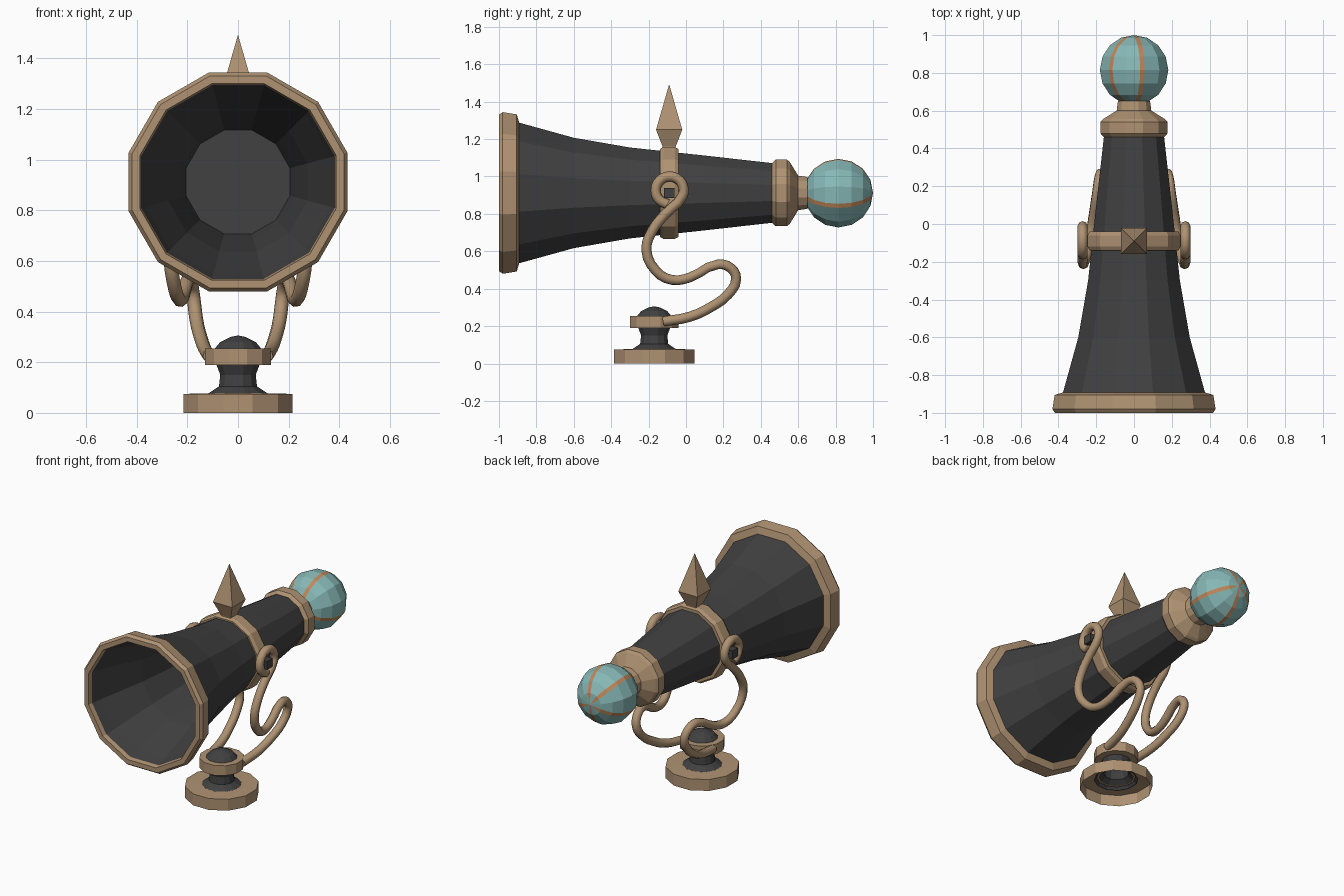
import bpy, bmesh
from math import sin, cos, pi, radians
from mathutils import Vector

if "Cube" in bpy.data.objects:
    bpy.data.objects.remove(bpy.data.objects["Cube"])


def material(name, rgb):
    m = bpy.data.materials.new(name)
    m.diffuse_color = (*rgb, 1)
    m.use_nodes = True
    m.node_tree.nodes["Principled BSDF"].inputs["Base Color"].default_value = m.diffuse_color
    return m


DARK = material("dark iron", (0.052, 0.052, 0.052))
BRASS = material("dull brass", (0.43, 0.29, 0.17))
TEAL = material("teal", (0.24, 0.48, 0.47))
ORANGE = material("orange stripe", (0.52, 0.24, 0.10))

AXIS_Z = 0.912     # height of the barrel axis
STAND_Y = -0.17    # centre of the stand


def finish(bm, name, mats):
    bmesh.ops.recalc_face_normals(bm, faces=bm.faces)
    me = bpy.data.meshes.new(name)
    bm.to_mesh(me)
    bm.free()
    for m in mats:
        me.materials.append(m)
    ob = bpy.data.objects.new(name, me)
    bpy.context.collection.objects.link(ob)
    return ob


def along_y(t, a, r):
    return (r * cos(a), t, AXIS_Z + r * sin(a))


def along_z(t, a, r):
    return (r * cos(a), STAND_Y + r * sin(a), t)


def lathe(name, profile, mat, place, n=12, closed=False, caps=()):
    """Spin (position, flat-side radius) pairs into an n-sided shell."""
    bm = bmesh.new()
    k = 1 / cos(pi / n)
    rings = [[bm.verts.new(place(t, 2 * pi * (i + 0.5) / n, r * k)) for i in range(n)]
             for t, r in profile]
    pairs = list(zip(rings, rings[1:]))
    if closed:
        pairs.append((rings[-1], rings[0]))
    for a, b in pairs:
        for i in range(n):
            j = (i + 1) % n
            bm.faces.new((a[i], a[j], b[j], b[i]))
    for c in caps:
        bm.faces.new(rings[c])
    return finish(bm, name, [mat])


# barrel: outer wall, then bore with a flat end wall
lathe("barrel", [(0.50, 0.155), (0.10, 0.20), (-0.30, 0.243), (-0.60, 0.295), (-0.90, 0.378),
                 (-0.995, 0.388), (-0.90, 0.365), (-0.60, 0.275), (-0.30, 0.225), (-0.15, 0.205)],
      DARK, along_y, caps=(0, -1))
lathe("muzzle_ring", [(-0.89, 0.37), (-0.905, 0.42), (-0.98, 0.432), (-1.0, 0.418),
                      (-1.0, 0.388), (-0.92, 0.372)], BRASS, along_y, closed=True)
lathe("middle_band", [(-0.14, 0.21), (-0.14, 0.235), (-0.12, 0.246), (-0.06, 0.246),
                      (-0.04, 0.235), (-0.04, 0.21)], BRASS, along_y, closed=True)
lathe("rear_collar", [(0.46, 0.14), (0.46, 0.16), (0.48, 0.178), (0.54, 0.178),
                      (0.555, 0.165), (0.60, 0.092), (0.65, 0.085)], BRASS, along_y)

# ball knob: striped along meridians that meet at the rear
stripes = [-22, 76, 132, 203, 270]
R, CY, LAT = 0.185, 0.815, 8
bm = bmesh.new()


def ball_angles(r):
    out, half = [], min(0.22, 0.012 / r)
    for i, s in enumerate(stripes):
        a = radians(s)
        b = radians(stripes[i + 1] if i < 4 else stripes[0] + 360)
        parts = 3 if b - a > 1.3 else 2
        out += [(a - half, True), (a + half, False)]
        out += [(a + (b - a) * p / parts, False) for p in range(1, parts)]
    return out


rings = []
for k in range(1, LAT):
    r = R * sin(pi * k / LAT)
    rings.append([(bm.verts.new(along_y(CY - R * cos(pi * k / LAT), a, r)), s)
                  for a, s in ball_angles(r)])
n = len(rings[0])
for a, b in zip(rings, rings[1:]):
    for i in range(n):
        j = (i + 1) % n
        f = bm.faces.new((a[i][0], a[j][0], b[j][0], b[i][0]))
        f.material_index = int(a[i][1])
for ring, y in ((rings[0], CY - R), (rings[-1], CY + R)):
    pole = bm.verts.new((0, y, AXIS_Z))
    for i in range(n):
        f = bm.faces.new((ring[i][0], ring[(i + 1) % n][0], pole))
        f.material_index = int(ring[i][1])
finish(bm, "ball_knob", [TEAL, ORANGE])

# spike on the band: four-sided, narrow foot, sharp tip
lathe("top_spike", [(1.13, 0.035), (1.16, 0.035), (1.25, 0.07), (1.49, 0.001)], BRASS,
      lambda t, a, r: (r * cos(a), -0.09 + r * sin(a), t), n=4, caps=(0, -1))

# stand: hollow foot, waisted post with dome, clamp ring
lathe("foot", [(0, 0.215), (0.075, 0.215), (0.078, 0.10)], BRASS, along_z)
lathe("post", [(0.06, 0.13), (0.078, 0.115), (0.105, 0.075), (0.15, 0.07), (0.19, 0.085),
               (0.25, 0.095), (0.28, 0.07), (0.30, 0.03), (0.305, 0.004)],
      DARK, along_z, caps=(-1,))
lathe("clamp_ring", [(0.19, 0.08), (0.19, 0.13), (0.255, 0.13), (0.255, 0.09)],
      BRASS, along_z, closed=True)

# curled arms: loop round the pin, then an S down to the clamp ring
loop = [(0.272, -0.087 + 0.075 * cos(radians(d)), 0.925 + 0.075 * sin(radians(d)))
        for d in range(260, -41, -40)]
tail = [(0.272, -0.11, 0.80), (0.272, -0.18, 0.71), (0.268, -0.212, 0.61),
        (0.25, -0.16, 0.495), (0.232, -0.075, 0.447), (0.218, 0.02, 0.46),
        (0.195, 0.17, 0.53), (0.185, 0.24, 0.51), (0.175, 0.268, 0.45),
        (0.165, 0.225, 0.37), (0.148, 0.13, 0.30), (0.13, 0.02, 0.25), (0.112, -0.12, 0.225)]
for side, label in ((1, "right"), (-1, "left")):
    cu = bpy.data.curves.new("arm_path", 'CURVE')
    cu.dimensions = '3D'
    cu.bevel_depth = 0.027
    cu.bevel_resolution = 2
    cu.resolution_u = 3
    cu.use_fill_caps = True
    sp = cu.splines.new('BEZIER')
    pts = loop + tail
    sp.bezier_points.add(len(pts) - 1)
    for p, (x, y, z) in zip(sp.bezier_points, pts):
        p.co = (side * x, y, z)
        p.handle_left_type = p.handle_right_type = 'AUTO'
    cu.materials.append(BRASS)
    arm = bpy.data.objects.new(label + "_arm", cu)
    bpy.context.collection.objects.link(arm)
    bpy.ops.object.select_all(action='DESELECT')
    arm.select_set(True)
    bpy.context.view_layer.objects.active = arm
    bpy.ops.object.convert(target='MESH')
    bpy.ops.object.shade_smooth_by_angle(angle=radians(50))

    # pivot pin through the loop
    bm = bmesh.new()
    bmesh.ops.create_cube(bm, size=1)
    bmesh.ops.scale(bm, vec=(0.08, 0.055, 0.055), verts=bm.verts)
    bmesh.ops.translate(bm, vec=Vector((side * 0.255, -0.09, AXIS_Z)), verts=bm.verts)
    finish(bm, label + "_pin", [DARK])
